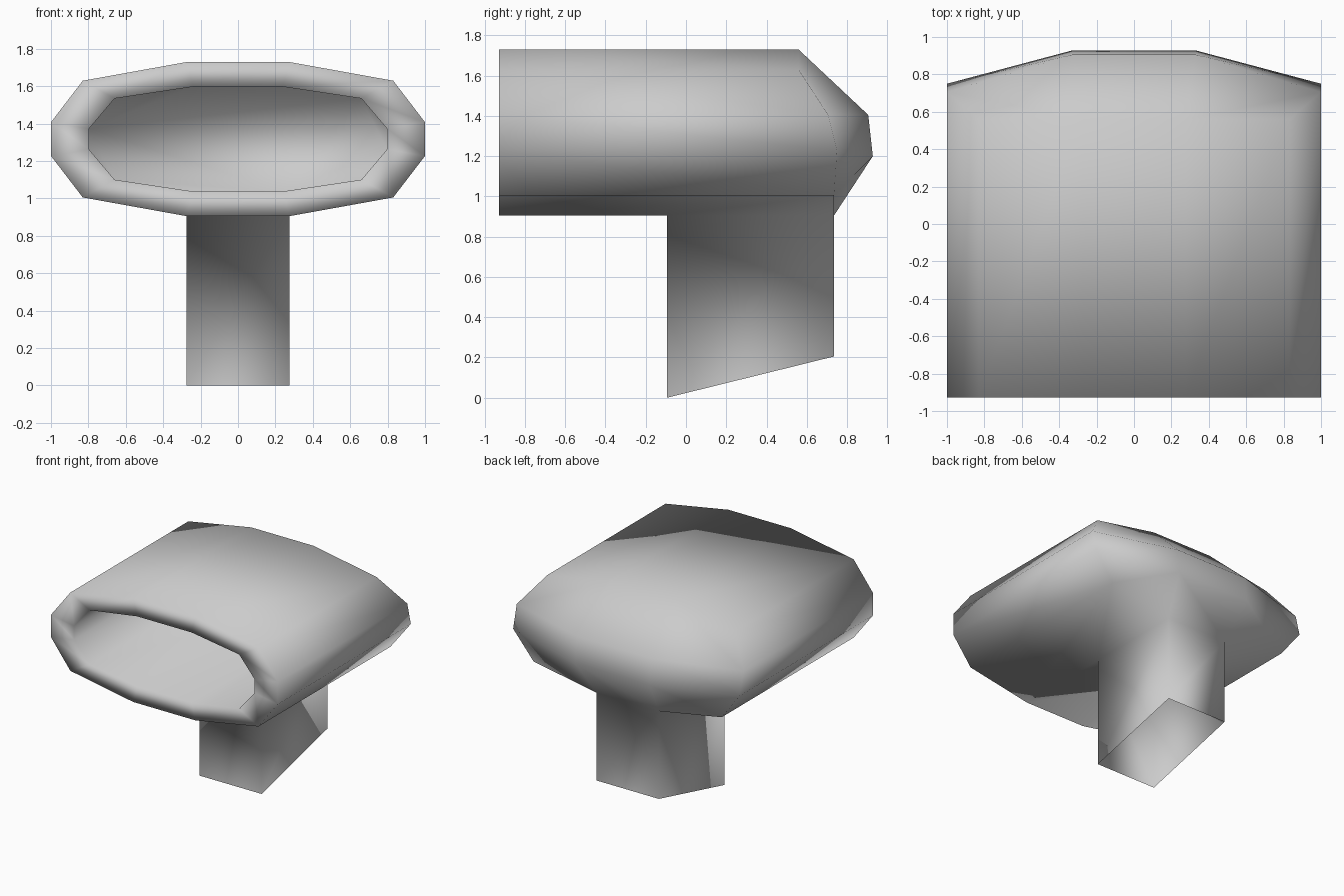
import bpy
import bmesh

cube = bpy.data.objects.get("Cube")
if cube:
    bpy.data.objects.remove(cube)

# Plain grey finish
mat = bpy.data.materials.new("plain grey")
mat.use_nodes = True
grey = (0.6, 0.6, 0.6, 1)
mat.diffuse_color = grey
mat.node_tree.nodes["Principled BSDF"].inputs["Base Color"].default_value = grey

MID = 1.317
bm = bmesh.new()


def ring(quarter, depths):
    """Twelve-sided loop mirrored from a quarter profile, with y for each of the six right-hand points."""
    half = quarter + [(x, -z) for x, z in reversed(quarter)]
    pts = [(x, y, MID + z) for (x, z), y in zip(half, depths)]
    pts += [(-x, y, z) for x, y, z in reversed(pts)]
    return [bm.verts.new(p) for p in pts]


def bridge(a, b, skip=()):
    for i in range(len(a)):
        j = (i + 1) % len(a)
        if i not in skip:
            bm.faces.new((a[i], a[j], b[j], b[i]))


def pair(x, y, z):
    return bm.verts.new((x, y, z)), bm.verts.new((-x, y, z))


OUTER = [(0.275, 0.412), (0.83, 0.312), (1.0, 0.09)]
INNER = [(0.24, 0.28), (0.66, 0.217), (0.797, 0.055)]
FRONT = -0.928

# Outer hood, front lip and the recessed mouth
front = ring(OUTER, [FRONT] * 6)
back = ring(OUTER, [0.56, 0.56, 0.705, 0.75, 0.735, 0.735])
lip = ring(INNER, [FRONT] * 6)
throat = ring(INNER, [0.48] * 6)
bridge(front, back, skip=(4, 5, 6))
bridge(lip, front)
bridge(throat, lip)
bm.faces.new(throat)

# Underside, wrapped around the stem
stem_l, stem_r = pair(0.275, -0.095, MID - 0.412)
bm.faces.new((front[5], front[6], stem_r, stem_l))
bm.faces.new((front[4], front[5], stem_l, back[5], back[4]))
bm.faces.new((front[6], front[7], back[7], back[6], stem_r))

# Faceted rear: three rows around a raised middle
up_l, up_r = pair(0.33, 0.905, 1.405)
low_l, low_r = pair(0.33, 0.928, 1.2)
b = back
for f in ((b[0], up_l, up_r, b[11]), (b[0], b[1], b[2], up_l), (b[11], up_r, b[9], b[10]),
          (up_l, low_l, low_r, up_r), (up_l, b[2], b[3], low_l), (up_r, low_r, b[8], b[9]),
          (low_l, b[5], b[6], low_r), (low_l, b[3], b[4], b[5]), (low_r, b[6], b[7], b[8])):
    bm.faces.new(f)

# Hollow stem with a slanted open foot
foot_l, foot_r = pair(0.275, -0.095, 0)
heel_l, heel_r = pair(0.275, 0.735, 0.205)
bridge([stem_l, stem_r, b[6], b[5]], [foot_l, foot_r, heel_r, heel_l])

bmesh.ops.recalc_face_normals(bm, faces=bm.faces)
for f in bm.faces:
    f.smooth = True

mesh = bpy.data.meshes.new("hood_and_stem")
bm.to_mesh(mesh)
bm.free()
mesh.materials.append(mat)
obj = bpy.data.objects.new("hood_and_stem", mesh)
bpy.context.collection.objects.link(obj)
